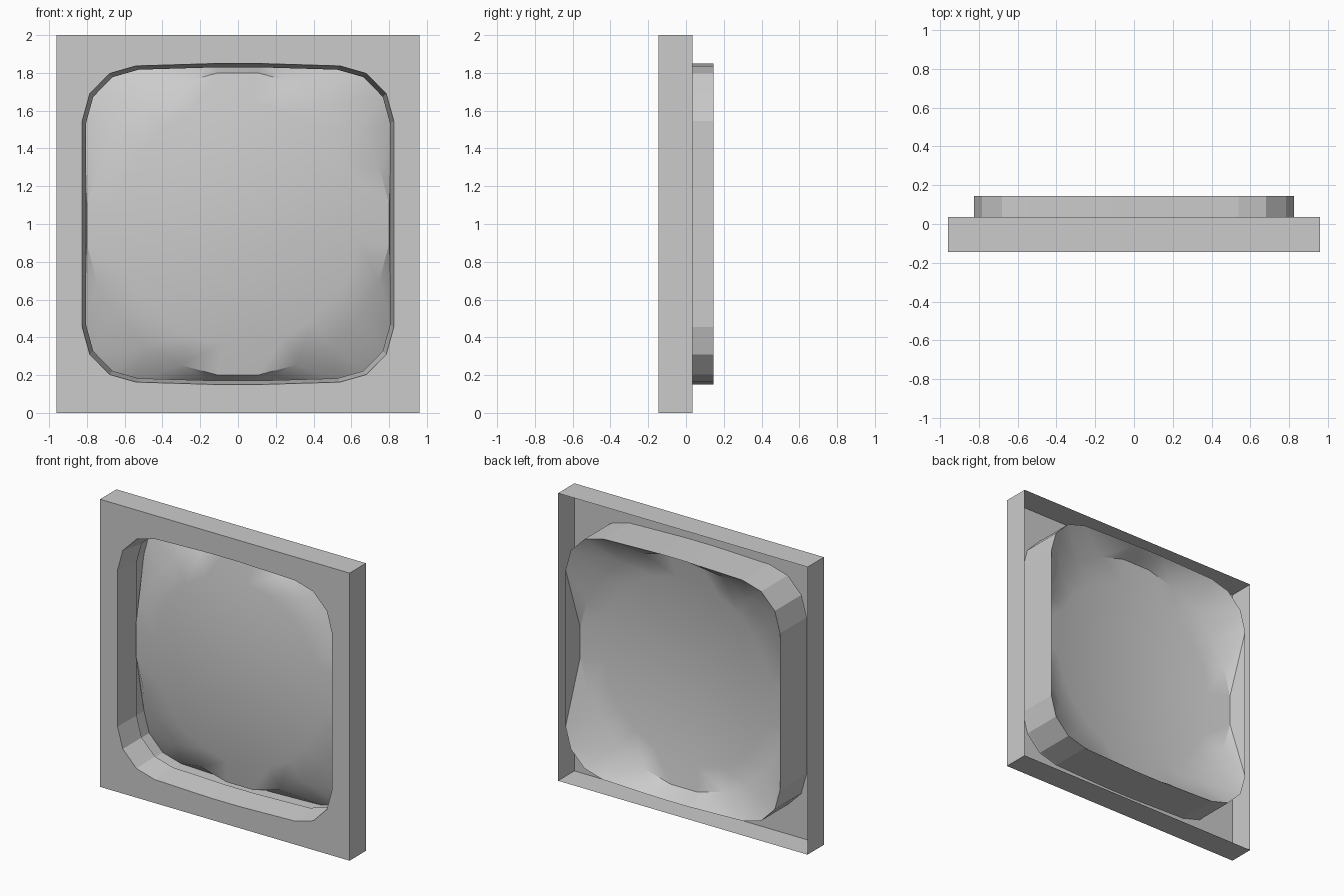
import bpy, bmesh
from math import sin, cos, pi

cube = bpy.data.objects.get("Cube")
if cube:
    bpy.data.objects.remove(cube, do_unlink=True)

grey = bpy.data.materials.new("light_grey")
grey.use_nodes = True
colour = (0.6, 0.6, 0.6, 1)
grey.diffuse_color = colour
grey.node_tree.nodes["Principled BSDF"].inputs["Base Color"].default_value = colour

FRONT, BACK, RIM = -0.145, 0.035, 0.145

# Quarter outline of the rounded opening, mirrored to all four corners
quarter = [(0.825, 0.545), (0.785, 0.69), (0.68, 0.797), (0.54, 0.837), (0.11, 0.85)]
half = quarter + [(-x, z) for x, z in reversed(quarter)]
opening = half + [(-x, -z) for x, z in half]
square = [(0.96, 1), (-0.96, 1), (-0.96, -1), (0.96, -1)]
circle = [(0.807 * cos((i + 0.5) * pi / 12), 0.807 * sin((i + 0.5) * pi / 12))
          for i in range(24)]


def add_loop(bm, points, y, scale=1.0):
    """Closed loop of edges in a plane of constant y, centred at z = 1."""
    verts = [bm.verts.new((x * scale, y, 1 + z * scale)) for x, z in points]
    edges = [bm.edges.new((verts[i - 1], verts[i])) for i in range(len(verts))]
    return verts, edges


def join(bm, a, b):
    """Quad strip between two loops with the same number of points."""
    for i in range(len(a[0])):
        bm.faces.new((a[0][i - 1], a[0][i], b[0][i], b[0][i - 1]))


def finish(bm, name, smooth=False):
    bmesh.ops.recalc_face_normals(bm, faces=bm.faces)
    mesh = bpy.data.meshes.new(name)
    bm.to_mesh(mesh)
    bm.free()
    mesh.materials.append(grey)
    obj = bpy.data.objects.new(name, mesh)
    bpy.context.collection.objects.link(obj)
    if smooth:
        bpy.ops.object.select_all(action="DESELECT")
        obj.select_set(True)
        bpy.context.view_layer.objects.active = obj
        bpy.ops.object.shade_smooth_by_angle(angle=pi / 6)


# Frame: open-backed square shell with a tapered lip inside the opening
bm = bmesh.new()
outer = add_loop(bm, square, FRONT)
hole = add_loop(bm, opening, FRONT)
bmesh.ops.triangle_fill(bm, edges=outer[1] + hole[1], use_beauty=True)
join(bm, outer, add_loop(bm, square, BACK))
join(bm, hole, add_loop(bm, opening, BACK, 0.976))
finish(bm, "frame")

# Sleeve: straight wall running back from the frame
bm = bmesh.new()
join(bm, add_loop(bm, opening, FRONT + 0.012), add_loop(bm, opening, RIM))
finish(bm, "sleeve")

# Lens: sloping corners down to a round, gently domed disc
bm = bmesh.new()
rim = add_loop(bm, opening, RIM)
edge = add_loop(bm, circle, 0.02)
bmesh.ops.bridge_loops(bm, edges=rim[1] + edge[1])
ring = edge
for r in (0.8, 0.6, 0.4, 0.2):
    inner = add_loop(bm, circle, 0.02 - 0.08 * (1 - r * r), r)
    join(bm, ring, inner)
    ring = inner
centre = bm.verts.new((0, -0.06, 1))
for i in range(len(circle)):
    bm.faces.new((ring[0][i - 1], ring[0][i], centre))
finish(bm, "lens", smooth=True)
